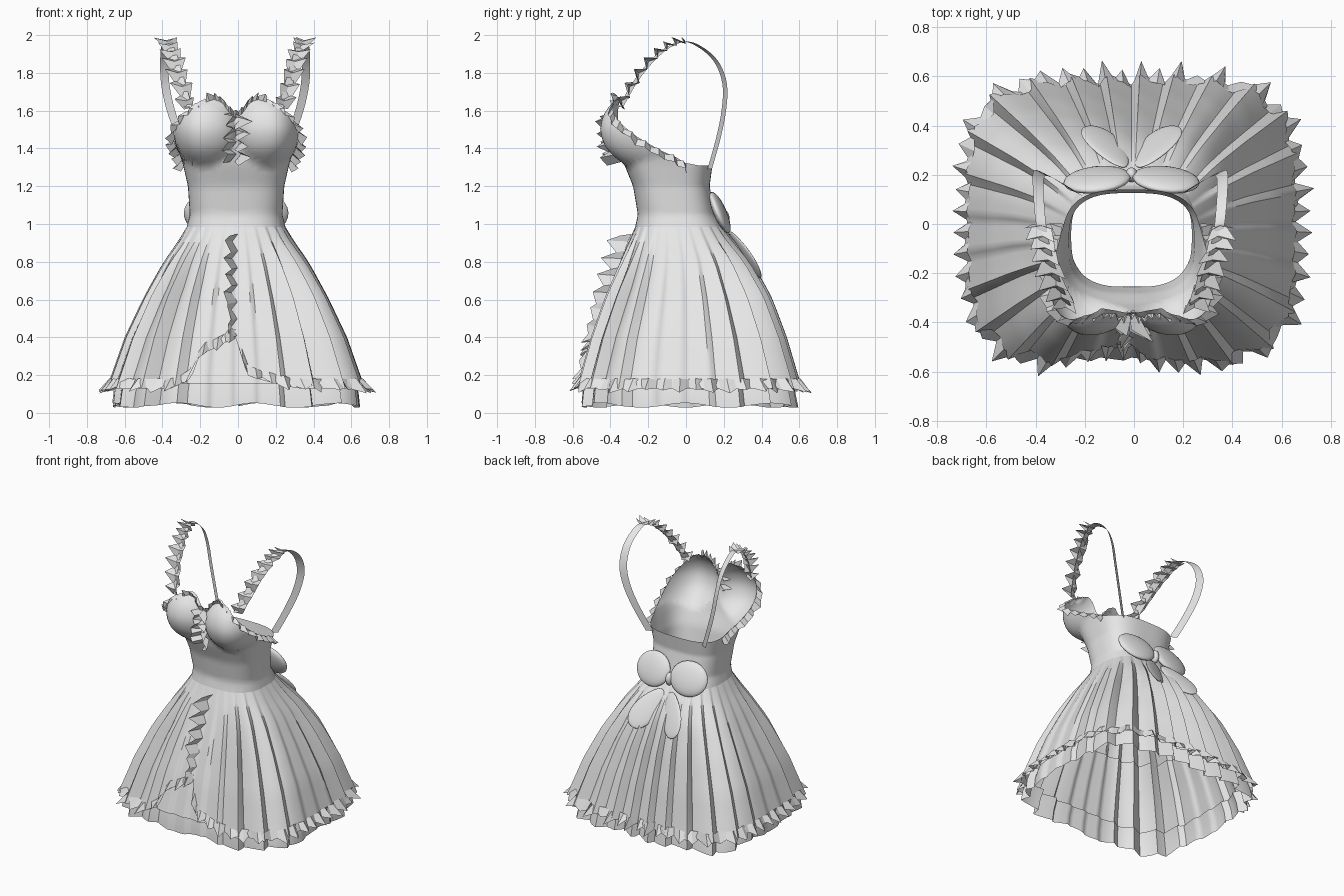
import bpy, bmesh, math, random
from mathutils import Vector as V

if "Cube" in bpy.data.objects:
    bpy.data.objects.remove(bpy.data.objects["Cube"])

random.seed(4)
cloth = bpy.data.materials.new("pale_cloth")
cloth.diffuse_color = (0.8, 0.8, 0.8, 1)
cloth.use_nodes = True
cloth.node_tree.nodes["Principled BSDF"].inputs["Base Color"].default_value = cloth.diffuse_color
N = 28  # pleats around the skirt

# height, half width, front y, back y, squareness
BODY = [(0.03, .685, -.58, .61, 4), (.13, .675, -.57, .59, 3.9), (.4, .58, -.495, .51, 3.7),
        (.6, .485, -.425, .435, 3.5), (.8, .38, -.345, .335, 3.1), (.9, .312, -.305, .26, 2.8),
        (.98, .262, -.27, .2, 2.7), (1.05, .245, -.255, .155, 2.8), (1.2, .255, -.28, .125, 3),
        (1.31, .28, -.325, .14, 3), (1.4, .305, -.35, .1, 2.6), (1.5, .325, -.36, .06, 2.3),
        (1.6, .32, -.36, .03, 2.3), (1.7, .3, -.35, 0, 2.3)]
# angle from the front (degrees) against edge height
NECK = [(0, 1.585), (8, 1.6), (20, 1.66), (32, 1.68), (48, 1.65), (62, 1.57), (78, 1.46),
        (92, 1.39), (108, 1.325), (122, 1.31), (180, 1.31)]
HEM = [(-180, .13), (-30, .13), (-23, .19), (-20, .31), (-8, .36), (-1, .42), (3, .3),
       (6, .2), (15, .17), (30, .13), (180, .13)]


def lerp(table, x):
    for a, b in zip(table, table[1:]):
        if x <= b[0]:
            f = max(0, (x - a[0]) / (b[0] - a[0]))
            return [p + (q - p) * f for p, q in zip(a, b)][1:]
    return table[-1][1:]


def surf(t, z, off=0.0, pleat=1.0):
    """Point on the dress at angle t (0 = front) and height z."""
    hw, yf, yb, n = lerp(BODY, z)
    yc, d = (yf + yb) / 2, (yb - yf) / 2
    s, c = math.sin(t), math.cos(t)
    r = (abs(s / hw) ** n + abs(c / d) ** n) ** (-1 / n) + off
    if z < 1.0:
        p = (N * t / math.tau) % 1
        saw = p / .75 if p < .75 else (1 - p) / .25
        # flat panels in front and at the sides, deep folds at corners and back
        depth = max(.16 + .75 * math.sin(2 * t) ** 4, .65 * min(1, max(0, -c * 2)))
        r += pleat * depth * (saw - .5) * .075 * min(1, (1.0 - z) / .35)
    x, y = r * s, yc - r * c
    if z > 1.1 and c > -.2:  # two rounded cups
        q = ((abs(x) - .175) / .175) ** 2 + ((z - 1.495) / .185) ** 2
        bump = max(0, 1 - q) ** .8
        y -= .11 * bump
        x += .04 * bump * (1 if x > 0 else -1) * min(1, abs(x) / .15)
    return V((x - .01, y, z))


def make(name, verts, faces, smooth=True, angle=35):
    me = bpy.data.meshes.new(name)
    me.from_pydata([tuple(v) for v in verts], [], faces)
    me.materials.append(cloth)
    ob = bpy.data.objects.new(name, me)
    bpy.context.collection.objects.link(ob)
    if smooth:
        bpy.context.view_layer.objects.active = ob
        ob.select_set(True)
        bpy.ops.object.shade_smooth_by_angle(angle=math.radians(angle))
        ob.select_set(False)
    return ob


def grid(name, rows, closed=False, **kw):
    w = len(rows[0])
    faces = [(i * w + j, i * w + (j + 1) % w, (i + 1) * w + (j + 1) % w, (i + 1) * w + j)
             for i in range(len(rows) - 1) for j in range(w if closed else w - 1)]
    return make(name, [v for r in rows for v in r], faces, **kw)


def shell(name, cols, rows, lo, hi, off=0.0, pleat=1.0, angle=35):
    """Closed tube between two edge heights that depend on the angle."""
    out = []
    for i in range(rows + 1):
        ring = []
        for j in range(cols):
            t = math.tau * j / cols - math.pi
            a, b = lo(math.degrees(t)), hi(math.degrees(t))
            ring.append(surf(t, a + (b - a) * i / rows, off, pleat))
        out.append(ring)
    grid(name, out, closed=True, angle=angle)


def rnd(a):
    return random.uniform(-a, a)


def ruffle(name, pts, width, out, amp, closed=False, seam=.25):
    """Crimped strip: pts is its seam, width and out give directions per point."""
    inner, outer = [], []
    for i, p in enumerate(pts):
        k = 1 if i % 2 else -1
        w, o = width(i), out(i)
        inner.append(p + o * (amp * seam * k))
        outer.append(p + w * (1 + .3 * k + rnd(.2)) + o * (amp * (k + rnd(.5))))
    grid(name, [inner, outer], closed=closed, smooth=False)


def outward(t):
    return V((math.sin(t), -math.cos(t), 0))


# Bodice, overskirt, lining and petticoat
shell("bodice", 120, 26, lambda d: .98, lambda d: lerp(NECK, abs(d))[0], angle=60)
shell("overskirt", N * 8, 16, lambda d: lerp(HEM, d)[0], lambda d: .985)
shell("underskirt", N * 8, 6, lambda d: .155, lambda d: .6, off=-.014)
shell("petticoat", N * 8, 2, lambda d: .04 + .012 * math.sin(d * .16), lambda d: .19, off=-.04)

# Hem ruffle
M = 104
ang = [math.tau * i / M - math.pi for i in range(M)]
ruffle("hem_ruffle", [surf(t, lerp(HEM, math.degrees(t))[0] + .05, .004) for t in ang],
       lambda i: outward(ang[i]) * .035 + V((0, 0, -.055)),
       lambda i: outward(ang[i]) + V((0, 0, .35)), .018, True)

# Ruffle down the centre front of the skirt
zs = [.95 - .045 * i for i in range(13)]
ruffle("front_slit_ruffle", [surf(-.02, z, .004) + V((.02 * (-1) ** i, 0, 0)) for i, z in enumerate(zs)],
       lambda i: V((-.035, -.085 + .004 * i, 0)), lambda i: V((1, 0, .5)), .02)

# Ruffles between the cups
for j, (dx, w) in enumerate(((.01, V((.03, -.085, -.02))), (-.015, V((-.035, -.07, 0))))):
    ruffle("bust_ruffle_%d" % j, [surf(0, 1.59 - .032 * i, .01) + V((dx, 0, 0)) for i in range(9)],
           lambda i: w, lambda i: V((1, 0, .3)), .028, seam=.6)

# Neckline ruffle along the cup tops
tn = [math.radians(-40 + 80 * i / 22) for i in range(23)]
ruffle("neckline_ruffle", [surf(t, lerp(NECK, abs(math.degrees(t)))[0] - .02, .004) for t in tn],
       lambda i: outward(tn[i]) * .012 + V((0, 0, .03)), lambda i: outward(tn[i]), .01)


def smooth_path(pts, n):
    """Catmull-Rom samples through a few points."""
    p = [pts[0]] + pts + [pts[-1]]
    out = []
    for i in range(n + 1):
        u = min(i / n * (len(pts) - 1), len(pts) - 1.0001)
        k, f = int(u), u - int(u)
        a, b, c, d = p[k:k + 4]
        out.append(.5 * (2 * b + (c - a) * f + (2 * a - 5 * b + 4 * c - d) * f * f
                         + (3 * b - a - 3 * c + d) * f ** 3))
    return out


def ellipsoid(name, centre, size, taper=0.0, rot=(0, 0, 0)):
    bm = bmesh.new()
    bmesh.ops.create_uvsphere(bm, u_segments=20, v_segments=12, radius=1)
    for v in bm.verts:
        v.co.x *= 1 + taper * v.co.z
        v.co = V((v.co.x * size[0], v.co.y * size[1], v.co.z * size[2]))
    me = bpy.data.meshes.new(name)
    bm.to_mesh(me)
    bm.free()
    me.materials.append(cloth)
    ob = bpy.data.objects.new(name, me)
    ob.location, ob.rotation_euler = centre, rot
    bpy.context.collection.objects.link(ob)
    for f in me.polygons:
        f.use_smooth = True


for s, side in ((-1, "left"), (1, "right")):
    # Armhole ruffle
    ta = [s * math.radians(38 + 72 * i / 18) for i in range(19)]
    ruffle(side + "_armhole_ruffle",
           [surf(t, lerp(NECK, abs(math.degrees(t)))[0] - .005, .002) for t in ta],
           lambda i: outward(ta[i]) * .035 + V((0, 0, -.03)),
           lambda i: V((.3 * s, .5, .8)), .018, seam=.5)
    # Shoulder strap ribbon from cup to back edge
    path = smooth_path([V((s * x - .015, y, z)) for x, y, z in (
        (.25, -.345, 1.62), (.295, -.25, 1.78), (.335, -.13, 1.91), (.36, -.02, 1.965), (.37, .07, 1.94),
        (.375, .16, 1.86), (.37, .205, 1.74), (.34, .2, 1.6), (.285, .17, 1.45), (.215, .125, 1.29))], 36)
    wide = V((s * .022, .012, 0))
    grid(side + "_strap", [[p - wide for p in path], [p + wide for p in path]])
    # Crimped trim on the front half of the strap
    trim = smooth_path(path[:14], 15)
    for j, w in enumerate((V((s * .05, -.005, .008)), V((-s * .04, -.01, .008)))):
        ruffle(side + "_strap_ruffle_%d" % j, trim, lambda i: w,
               lambda i: V((.2 * s, -.75, .55)), .022, seam=.6)
    # Bow loop and tail
    ellipsoid(side + "_bow_loop", (s * .14 - .01, .18, 1.06), (.138, .033, .118), 0,
              (math.radians(23), 0, math.radians(-s * 6)))
    ellipsoid(side + "_bow_tail", (s * .1 - .01, .315, .84), (.08, .014, .16), -.25,
              (math.radians(32), math.radians(-s * 30), 0))

# Bow knot
ellipsoid("bow_knot", (-.01, .2, 1.03), (.025, .03, .045))
